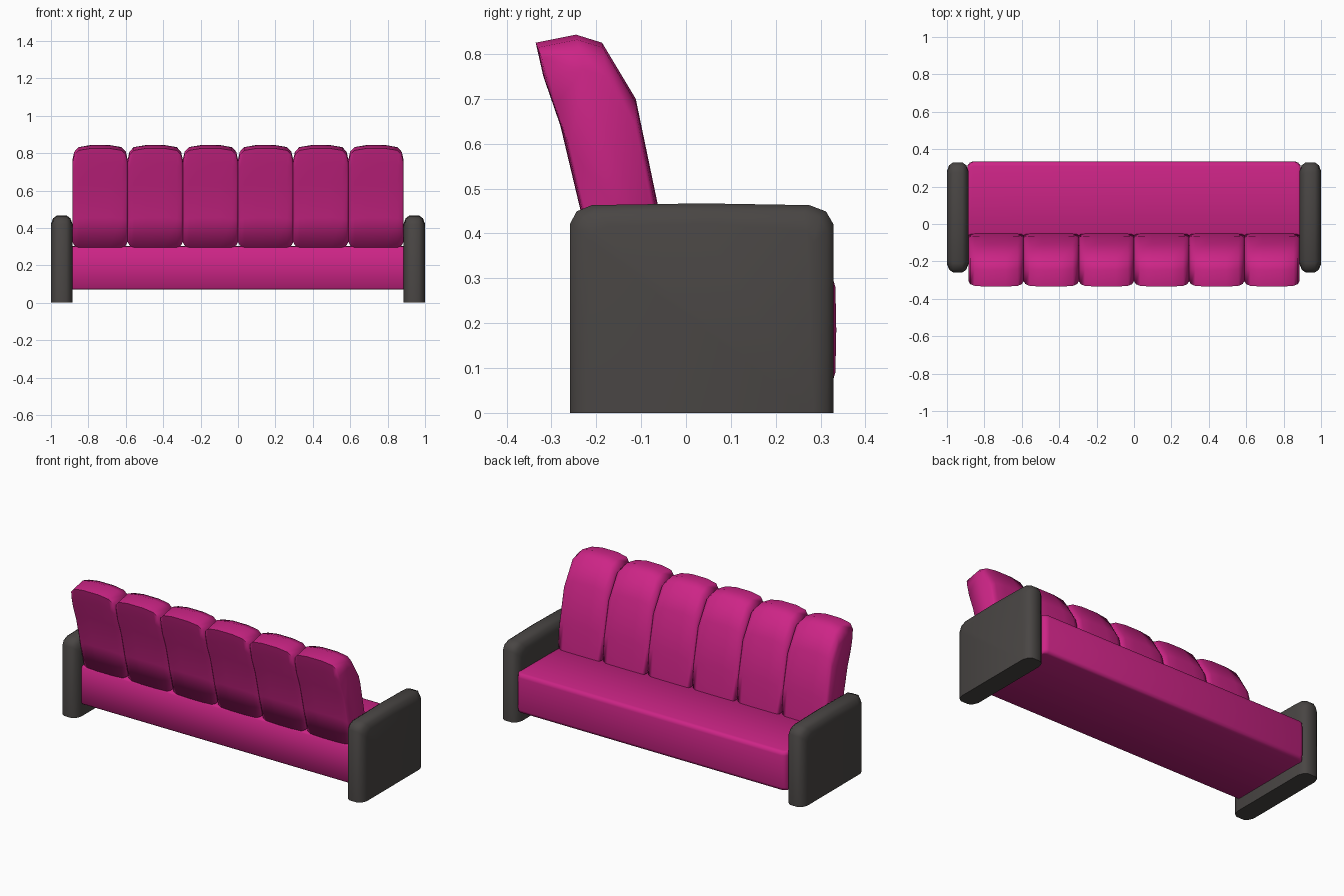
import bpy, bmesh, math

if "Cube" in bpy.data.objects:
    bpy.data.objects.remove(bpy.data.objects["Cube"])


def material(name, color):
    m = bpy.data.materials.new(name)
    m.diffuse_color = (*color, 1)
    m.use_nodes = True
    m.node_tree.nodes["Principled BSDF"].inputs["Base Color"].default_value = m.diffuse_color
    return m


magenta = material("magenta_fabric", (0.61, 0.018, 0.24))
charcoal = material("charcoal_fabric", (0.066, 0.06, 0.057))


def loft(name, rings, mat, angle):
    """Bridge equal point rings, cap both ends and shade smooth."""
    bm = bmesh.new()
    vs = [[bm.verts.new(p) for p in r] for r in rings]
    n = len(vs[0])
    for a, b in zip(vs, vs[1:]):
        for i in range(n):
            j = (i + 1) % n
            bm.faces.new((a[i], a[j], b[j], b[i]))
    bm.faces.new(vs[0])
    bm.faces.new(vs[-1])
    bmesh.ops.recalc_face_normals(bm, faces=bm.faces)
    me = bpy.data.meshes.new(name)
    bm.to_mesh(me)
    bm.free()
    me.materials.append(mat)
    ob = bpy.data.objects.new(name, me)
    bpy.context.collection.objects.link(ob)
    bpy.ops.object.select_all(action='DESELECT')
    ob.select_set(True)
    bpy.context.view_layer.objects.active = ob
    bpy.ops.object.shade_smooth_by_angle(angle=math.radians(angle))


def mirrored(half):
    """Stations (x, value) from outside to middle, repeated on the other side."""
    return [(-x, s) for x, s in half] + [(x, s) for x, s in reversed(half)]


# Seat: softly rounded side profile (y, z) running between the arms
seat = [(-0.21, 0.08), (-0.21, 0.29), (-0.2, 0.3), (0.31, 0.303),
        (0.328, 0.298), (0.333, 0.28), (0.335, 0.185), (0.333, 0.09),
        (0.328, 0.074), (0.31, 0.07), (-0.2, 0.07)]
loft("seat", [[(x, y - (d if y > 0 else 0), z) for y, z in seat]
              for x, d in mirrored([(0.89, 0.022), (0.878, 0.007), (0.86, 0)])],
     magenta, 100)

# Back cushions: leaning profile (y, z), shrunk towards each side seam
back = [(-0.205, 0.29), (-0.236, 0.455), (-0.28, 0.64), (-0.318, 0.75), (-0.335, 0.825),
        (-0.245, 0.843), (-0.187, 0.825), (-0.112, 0.70), (-0.063, 0.465), (-0.05, 0.29)]
stations = mirrored([(0.1475, 0.86), (0.138, 0.935), (0.115, 0.98), (0.05, 1.0)])
for k in range(6):
    cx = (k - 2.5) * 0.295
    rings = []
    for x, s in stations:
        low = 0.29 + (1 - s) * 0.25
        rings.append([(cx + x, -0.125 + (y + 0.125) * s,
                       max(low, 0.29 + (z - 0.29) * s)) for y, z in back])
    loft(f"back_cushion_{k + 1}", rings, magenta, 80)

# Arms: slabs with a rounded outline (y from centre, z) and softened rims
arm = [(-0.294, 0), (-0.294, 0.42), (-0.279, 0.449), (-0.245, 0.463), (0, 0.467),
       (0.24, 0.463), (0.277, 0.449), (0.294, 0.42), (0.294, 0)]
rims = mirrored([(0.0575, 0.045), (0.046, 0.015), (0.025, 0)])
for side, label in ((-1, "left"), (1, "right")):
    loft(f"{label}_arm",
         [[(side * 0.9425 + x, 0.035 + y * (1 - d / 0.294), z * (1 - d / 0.466))
           for y, z in arm] for x, d in rims], charcoal, 80)
